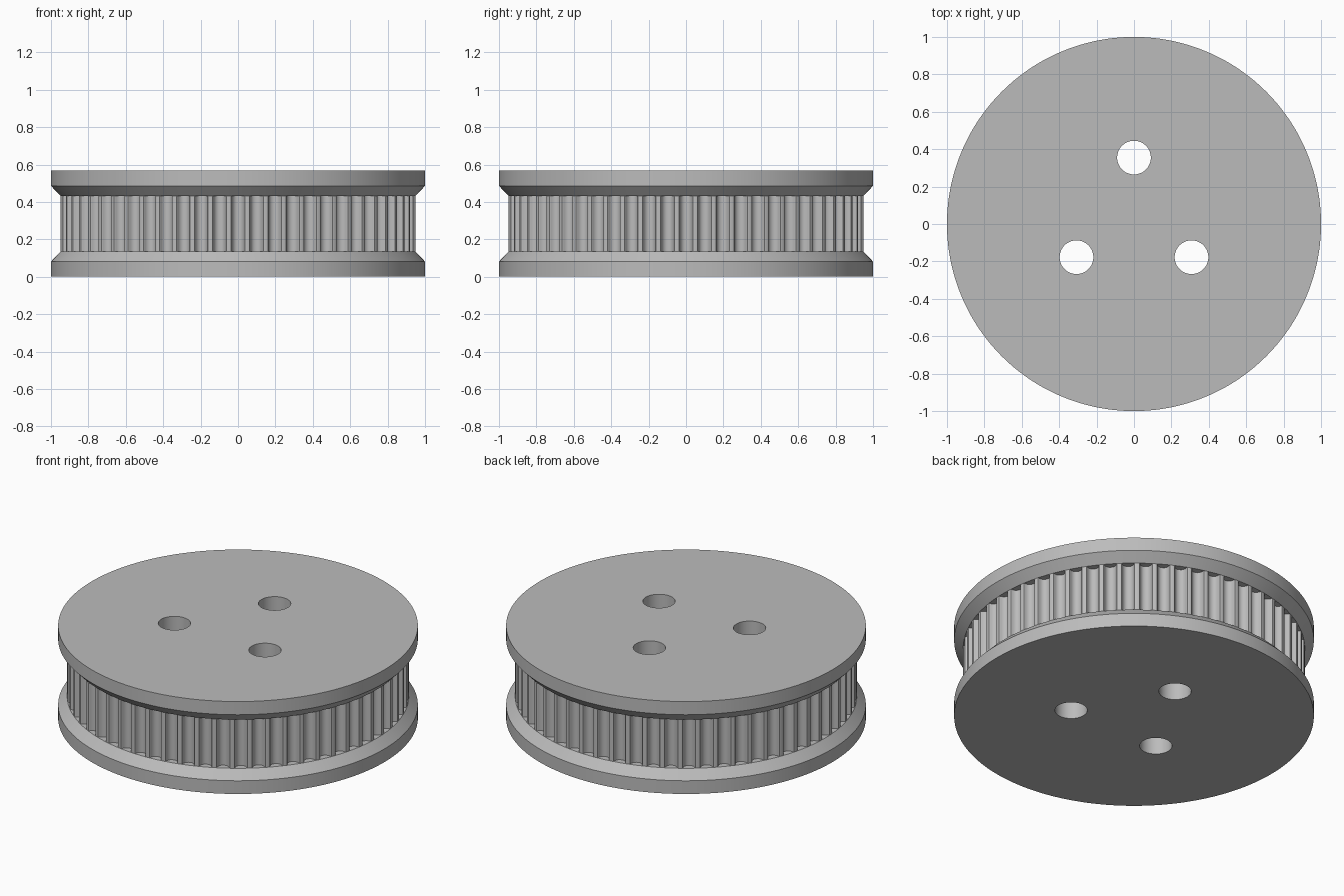
import bpy, bmesh, math
from mathutils import Vector

cube = bpy.data.objects.get("Cube")
if cube:
    bpy.data.objects.remove(cube, do_unlink=True)

TEETH = 60
R_RIM, R_BELT = 1.0, 0.95
HEIGHT, RIM, BEVEL = 0.567, 0.081, 0.053
HOLES, R_HOLE, HOLE_CIRCLE = 3, 0.09, 0.355

# One flat colour
grey = bpy.data.materials.new("light_grey")
grey.use_nodes = True
colour = (0.5, 0.5, 0.5, 1)
grey.diffuse_color = colour
grey.node_tree.nodes["Principled BSDF"].inputs["Base Color"].default_value = colour

# Rounded belt groove: half width and depth, from the lip to the floor
half = [(0.042, 0), (0.037, 0.002), (0.034, 0.0066), (0.0325, 0.012),
        (0.0285, 0.0225), (0.0205, 0.032), (0.0105, 0.0375)]
groove = [(-x, d) for x, d in half] + [(0, 0.0385)] + [(x, d) for x, d in reversed(half)]

# Polar outline of the whole toothed belt track, one groove centred on the front
outline = []
for i in range(TEETH):
    turn = math.tau * i / TEETH - math.pi / 2
    for x, d in groove:
        r = R_BELT - d
        outline.append((turn + math.atan2(x, r), math.hypot(x, r) if d else R_BELT))


def ring(bm, z, radius=None):
    """Circle of the given radius, or the toothed outline, at height z."""
    return [bm.verts.new((math.cos(a) * (radius or r), math.sin(a) * (radius or r), z))
            for a, r in outline]


# Pulley body: rim, bevel, toothed track, bevel, rim as one closed skin
low, high = RIM + BEVEL, HEIGHT - RIM - BEVEL
bm = bmesh.new()
rings = [ring(bm, 0, R_RIM), ring(bm, RIM, R_RIM), ring(bm, low, R_BELT),
         ring(bm, low), ring(bm, high),
         ring(bm, high, R_BELT), ring(bm, HEIGHT - RIM, R_RIM), ring(bm, HEIGHT, R_RIM)]
for a, b in zip(rings, rings[1:]):
    for i in range(len(a)):
        j = (i + 1) % len(a)
        bm.faces.new((a[i], a[j], b[j], b[i]))
bm.faces.new(list(reversed(rings[0])))
bm.faces.new(rings[-1])
bmesh.ops.remove_doubles(bm, verts=bm.verts, dist=0.0001)
bmesh.ops.recalc_face_normals(bm, faces=bm.faces)
mesh = bpy.data.meshes.new("pulley_body")
bm.to_mesh(mesh)
bm.free()
mesh.materials.append(grey)
body = bpy.data.objects.new("pulley_body", mesh)
bpy.context.collection.objects.link(body)
bpy.context.view_layer.objects.active = body

# Bolt holes through the full thickness
for i in range(HOLES):
    a = math.pi / 2 + math.tau * i / HOLES
    centre = Vector((math.cos(a), math.sin(a), 0)) * HOLE_CIRCLE
    bpy.ops.mesh.primitive_cylinder_add(vertices=64, radius=R_HOLE, depth=HEIGHT * 2,
                                        location=centre + Vector((0, 0, HEIGHT / 2)))
    cutter = bpy.context.object
    cutter.name = "bolt_hole_cutter"
    cutter.hide_render = True
    cutter.data.materials.append(grey)
    bpy.context.view_layer.objects.active = body
    mod = body.modifiers.new("bolt_hole", 'BOOLEAN')
    mod.operation = 'DIFFERENCE'
    mod.solver = 'EXACT'
    mod.object = cutter
    bpy.ops.object.modifier_apply(modifier=mod.name)
    bpy.data.objects.remove(cutter, do_unlink=True)

# Smooth round walls, crisp rims
bpy.ops.object.select_all(action='DESELECT')
body.select_set(True)
bpy.context.view_layer.objects.active = body
bpy.ops.object.shade_smooth_by_angle(angle=math.radians(30))
